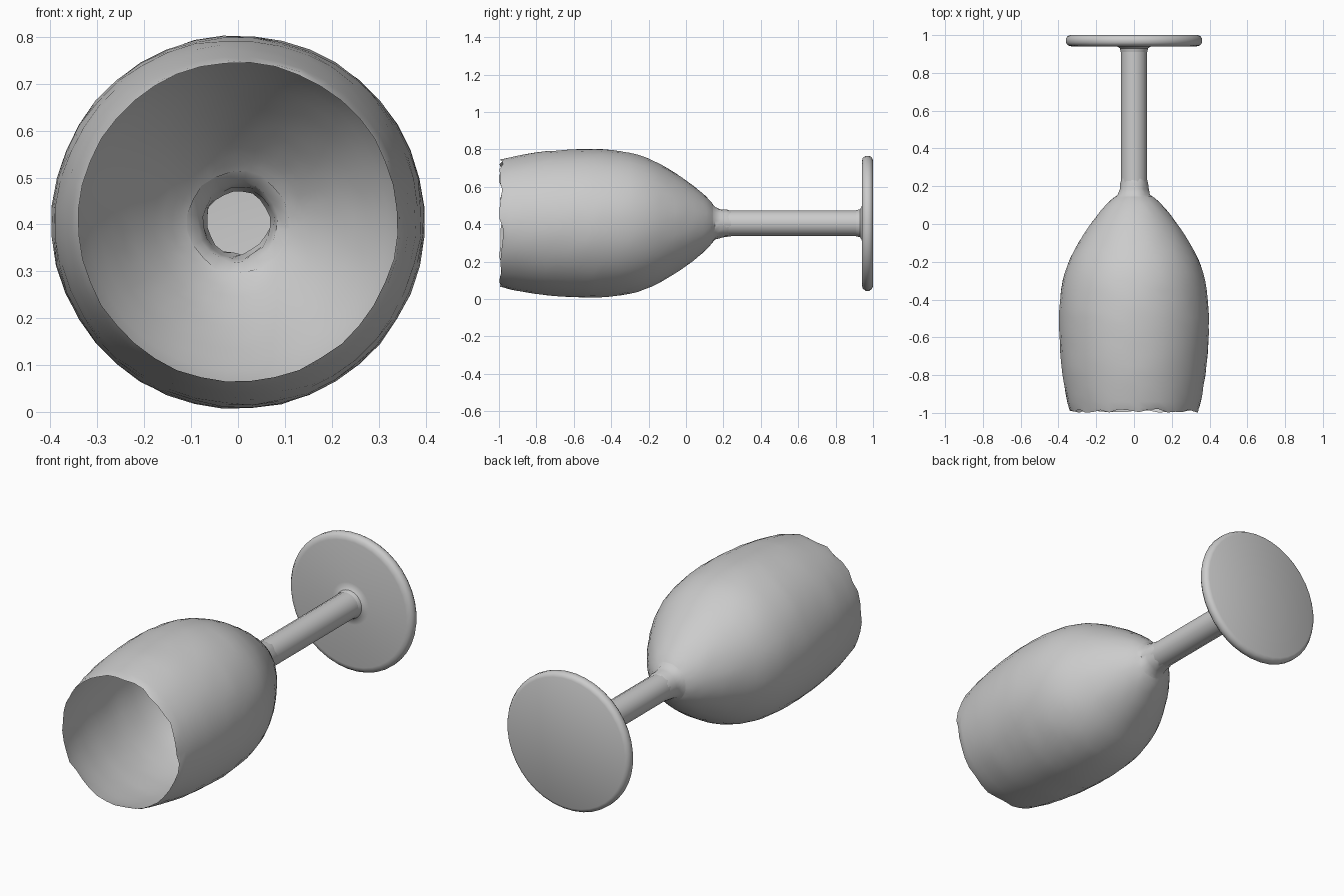
import bpy, bmesh, math, random

if "Cube" in bpy.data.objects:
    bpy.data.objects.remove(bpy.data.objects["Cube"])

random.seed(4)
AXIS_Z = 0.405


def smooth_profile(pts, steps):
    """Catmull-Rom refinement of an (y, radius) profile."""
    out = []
    ext = [pts[0]] + pts + [pts[-1]]
    for a, b, c, d in zip(ext, ext[1:], ext[2:], ext[3:]):
        for s in range(steps):
            t = s / steps
            out.append(tuple(0.5 * (2 * q + (r - p) * t + (2 * p - 5 * q + 4 * r - w) * t * t
                             + (3 * q - p - 3 * r + w) * t ** 3)
                             for p, q, r, w in zip(a, b, c, d)))
    return out + [pts[-1]]


def revolve(name, profile, sides, jitter=0.0, rim=0.0, cap_end=False, angle=40):
    """Revolve an (y, radius) profile about the lying axis of the glass."""
    bm = bmesh.new()
    rings = []
    for i, (y, r) in enumerate(profile):
        ring = []
        for k in range(sides):
            a = 2 * math.pi * (k + 0.5) / sides
            rr = r + random.uniform(-jitter, jitter)
            yy = y + (random.uniform(0, rim) if i == 0 else 0)
            ring.append(bm.verts.new((rr * math.cos(a), yy, AXIS_Z + rr * math.sin(a))))
        rings.append(ring)
    for r0, r1 in zip(rings, rings[1:]):
        for k in range(sides):
            n = (k + 1) % sides
            bm.faces.new((r0[k], r1[k], r1[n], r0[n]))
    if cap_end:
        bm.faces.new(rings[-1])
    bmesh.ops.recalc_face_normals(bm, faces=bm.faces)
    # Open shells: make the normals point away from the axis
    bm.normal_update()
    f = bm.faces[0]
    c = f.calc_center_median()
    if not cap_end and f.normal.x * c.x + f.normal.z * (c.z - AXIS_Z) < 0:
        bmesh.ops.reverse_faces(bm, faces=bm.faces)
    me = bpy.data.meshes.new(name)
    bm.to_mesh(me)
    bm.free()
    ob = bpy.data.objects.new(name, me)
    bpy.context.collection.objects.link(ob)
    bpy.ops.object.select_all(action='DESELECT')
    ob.select_set(True)
    bpy.context.view_layer.objects.active = ob
    bpy.ops.object.shade_smooth_by_angle(angle=math.radians(angle))
    return ob


# Thin open bowl with a slightly ragged rim
bowl = [(-1.0, 0.34), (-0.9, 0.362), (-0.75, 0.385), (-0.58, 0.396), (-0.45, 0.396),
        (-0.3, 0.378), (-0.18, 0.338), (-0.06, 0.27), (0.04, 0.2), (0.11, 0.14), (0.145, 0.1)]
revolve("bowl", smooth_profile(bowl, 3), 40, jitter=0.0015, rim=0.022)

# Uneven collar where the bowl meets the stem
collar = [(0.135, 0.11), (0.155, 0.086), (0.185, 0.077), (0.215, 0.072), (0.24, 0.068)]
revolve("neck_collar", collar, 20, jitter=0.004)

# Hollow faceted stem
revolve("stem", [(0.19, 0.07), (0.93, 0.07)], 12, angle=35)

# Round foot with a soft edge, flat closed underside
foot = [(0.91, 0.07), (0.93, 0.075), (0.939, 0.088), (0.942, 0.11), (0.94, 0.33),
        (0.945, 0.35), (0.96, 0.362), (0.98, 0.362), (0.993, 0.354), (1.0, 0.34)]
revolve("foot", foot, 40, cap_end=True)
